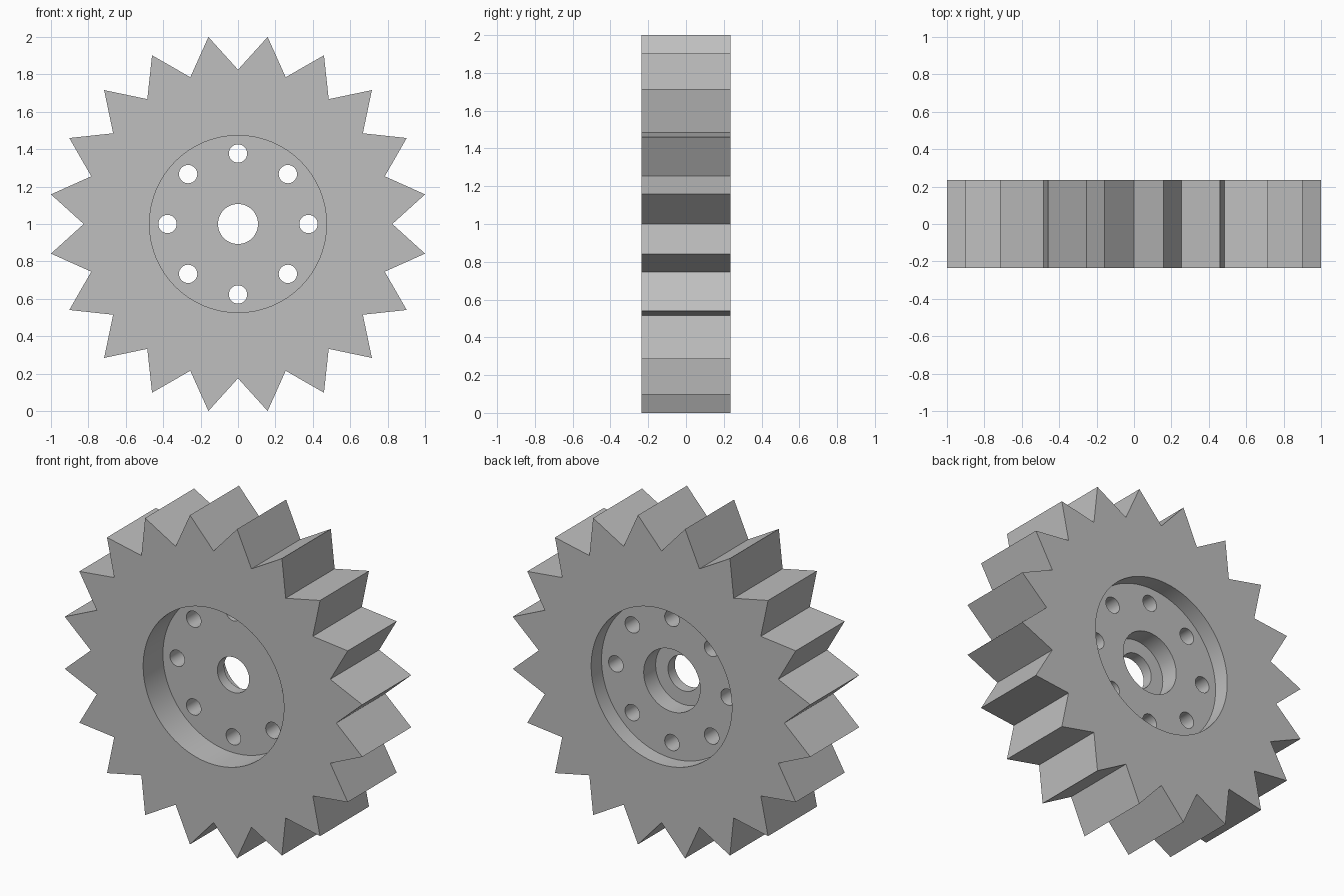
import bpy, bmesh
from math import sin, cos, pi, radians
from mathutils import Matrix, Vector

cube = bpy.data.objects.get("Cube")
if cube:
    bpy.data.objects.remove(cube, do_unlink=True)

TEETH = 20
TIP, ROOT = 1 / cos(pi / TEETH), 0.825
HALF = 0.235                       # half thickness
FRONT_FLOOR, BACK_FLOOR, LEDGE = -0.045, 0.135, 0.02
CENTRE = Vector((0, 0, 1))

steel = bpy.data.materials.new("plain_grey")
steel.use_nodes = True
grey = (0.52, 0.52, 0.52, 1)
steel.diffuse_color = grey
steel.node_tree.nodes["Principled BSDF"].inputs["Base Color"].default_value = grey


def prism(name, outline, y0, y1):
    """Extrude a list of (x, z) points from y0 to y1 around the hub centre."""
    bm = bmesh.new()
    face = bm.faces.new([bm.verts.new(CENTRE + Vector((x, y0, z))) for x, z in outline])
    ext = bmesh.ops.extrude_face_region(bm, geom=[face])["geom"]
    moved = [v for v in ext if isinstance(v, bmesh.types.BMVert)]
    bmesh.ops.translate(bm, verts=moved, vec=(0, y1 - y0, 0))
    bmesh.ops.recalc_face_normals(bm, faces=bm.faces)
    mesh = bpy.data.meshes.new(name)
    bm.to_mesh(mesh)
    bm.free()
    mesh.materials.append(steel)
    obj = bpy.data.objects.new(name, mesh)
    bpy.context.collection.objects.link(obj)
    return obj


def circle(radius, count, cx=0, cz=0):
    steps = [2 * pi * i / count for i in range(count)]
    return [(cx + radius * cos(a), cz + radius * sin(a)) for a in steps]


# Toothed wheel: roots and tips alternate round the rim
rim = []
for i in range(2 * TEETH):
    r, a = (TIP if i % 2 else ROOT), pi * i / TEETH
    rim.append((r * sin(a), r * cos(a)))
wheel = prism("toothed_wheel", rim, -HALF, HALF)
bpy.context.view_layer.objects.active = wheel
wheel.select_set(True)


def cut(outline, y0, y1):
    cutter = prism("cutter", outline, y0, y1)
    cutter.hide_render = True
    mod = wheel.modifiers.new("cut", "BOOLEAN")
    mod.operation, mod.solver, mod.object = "DIFFERENCE", "EXACT", cutter
    bpy.ops.object.modifier_apply(modifier=mod.name)
    bpy.data.objects.remove(cutter, do_unlink=True)


# Front and back recesses, stepped bore
cut(circle(0.473, 96), -1, FRONT_FLOOR)
cut(circle(0.473, 96), BACK_FLOOR, 1)
cut(circle(0.19, 64), LEDGE, 1)
cut(circle(0.107, 48), -1, 1)

# Ring of bolt holes
for x, z in circle(0.377, 8):
    cut(circle(0.049, 32, x, z), -1, 1)

bpy.ops.object.shade_smooth_by_angle(angle=radians(15))
